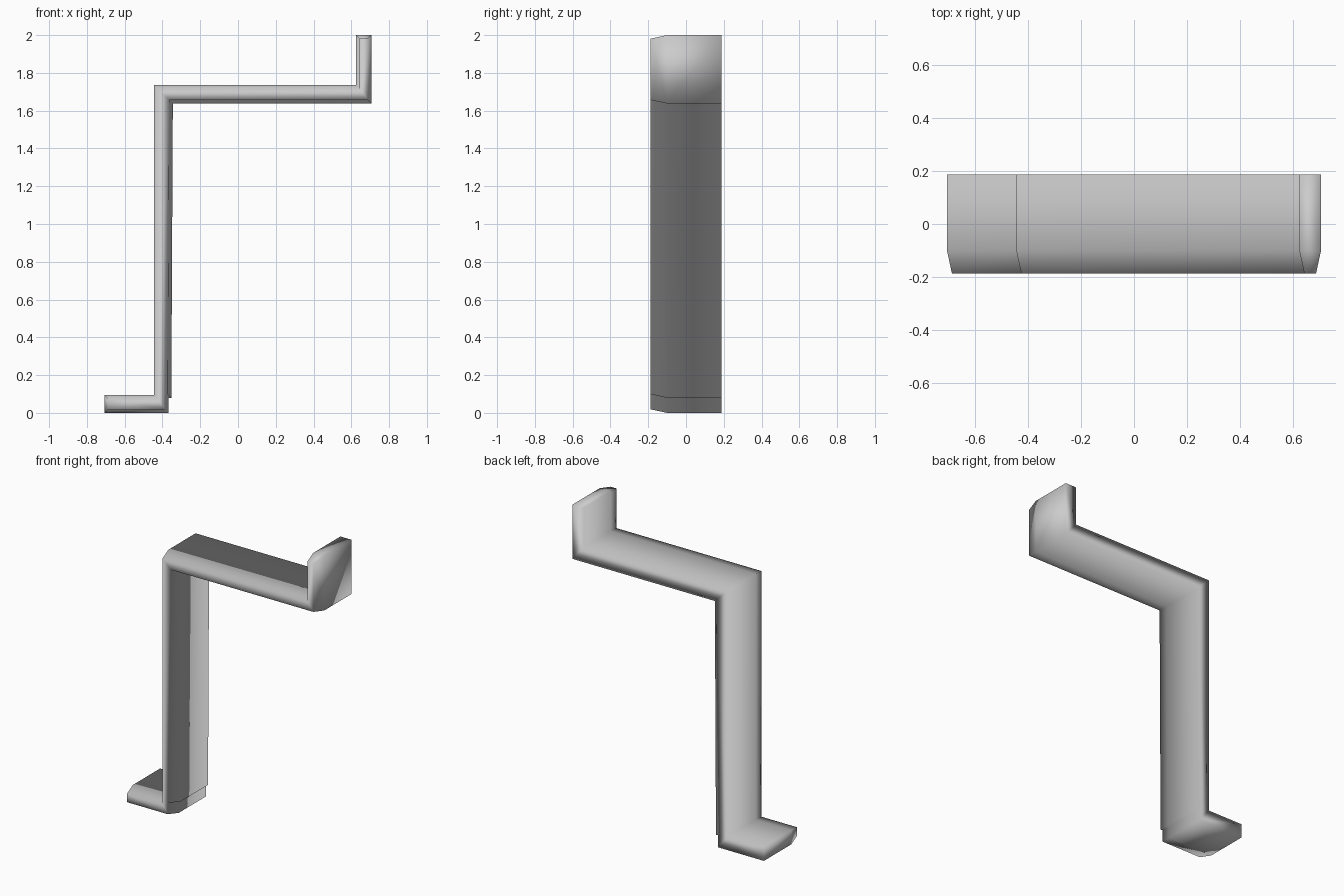
import bpy
import bmesh
from mathutils import Vector

cube = bpy.data.objects.get("Cube")
if cube:
    bpy.data.objects.remove(cube, do_unlink=True)

BACK, SHOULDER, FRONT = 0.188, -0.10, -0.188
CHAMFER = 0.019

# Single grey material
grey = bpy.data.materials.new("plain grey")
grey.use_nodes = True
colour = (0.6, 0.6, 0.6, 1.0)
grey.diffuse_color = colour
grey.node_tree.nodes["Principled BSDF"].inputs["Base Color"].default_value = colour

# Stepped outline: foot, post, arm and upturned lip
outline = [
    (-0.707, 0.0), (-0.367, 0.0), (-0.367, 0.08), (-0.353, 0.08),
    (-0.345, 1.638), (0.707, 1.638), (0.707, 2.0), (0.625, 2.0),
    (0.625, 1.735), (-0.445, 1.735), (-0.445, 0.095), (-0.707, 0.095),
]

bm = bmesh.new()
front = bm.faces.new([bm.verts.new((x, SHOULDER, z)) for x, z in outline])
front.normal_update()

# Straight body towards the back
body = bmesh.ops.extrude_face_region(bm, geom=[front], use_keep_orig=True)
back_verts = [v for v in body["geom"] if isinstance(v, bmesh.types.BMVert)]
bmesh.ops.translate(bm, verts=back_verts, vec=Vector((0, BACK - SHOULDER, 0)))
bmesh.ops.recalc_face_normals(bm, faces=bm.faces)

# Tapered front edge
front = min(bm.faces, key=lambda f: f.calc_center_median().y)
bmesh.ops.inset_region(bm, faces=[front], thickness=CHAMFER,
                       use_even_offset=True, use_boundary=True)
for vert in front.verts:
    vert.co.y = FRONT
bmesh.ops.recalc_face_normals(bm, faces=bm.faces)

# Fully soft shading, rounded over every edge
for face in bm.faces:
    face.smooth = True

mesh = bpy.data.meshes.new("stepped_bracket")
bm.to_mesh(mesh)
bm.free()
mesh.materials.append(grey)
bracket = bpy.data.objects.new("stepped_bracket", mesh)
bpy.context.collection.objects.link(bracket)
